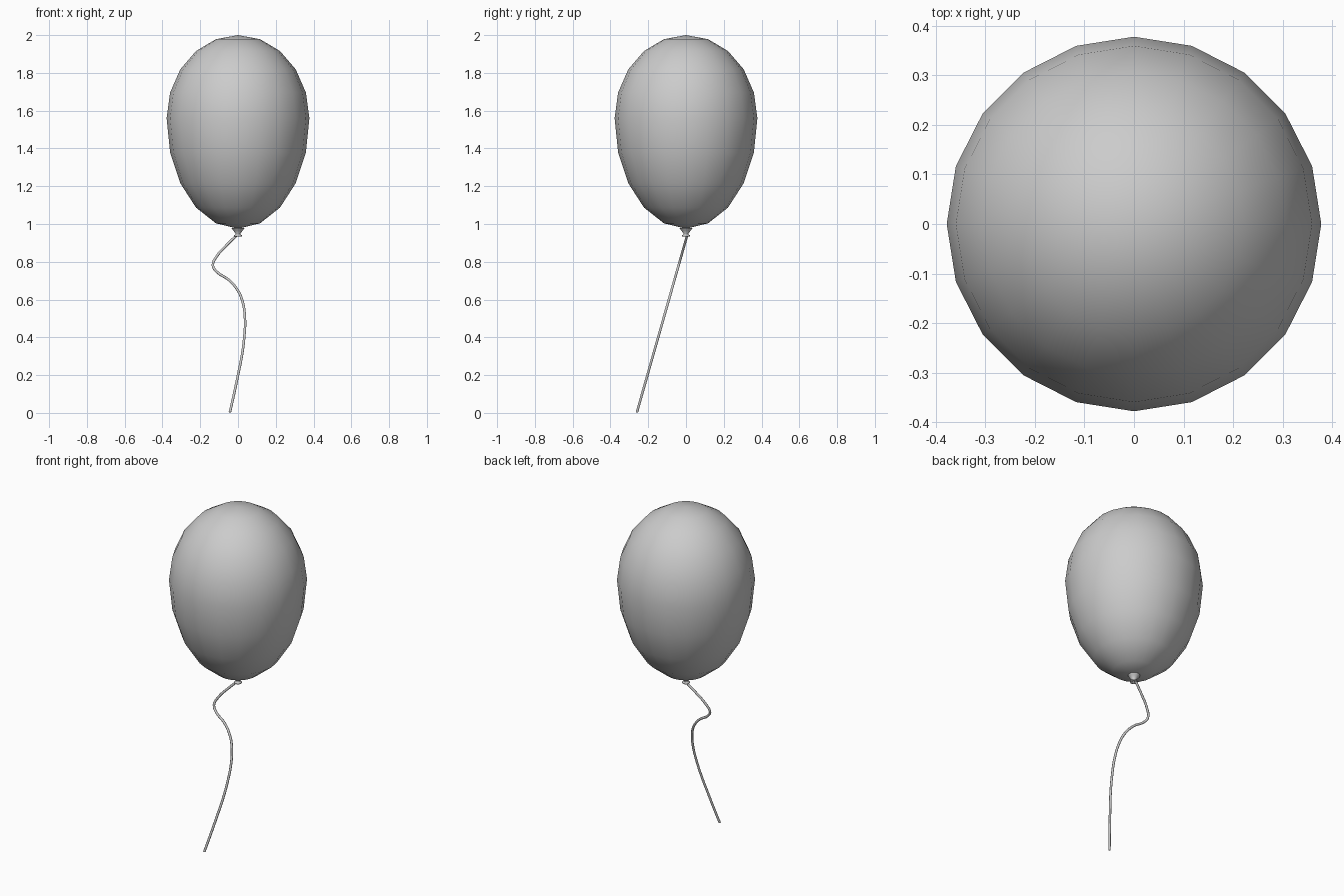
import bpy, bmesh
from math import sin, cos, pi

if "Cube" in bpy.data.objects:
    bpy.data.objects.remove(bpy.data.objects["Cube"])

SIDES = 20

def lathe(name, profile, sides, angle=None):
    """Spin (radius, z) points round the z axis; zero radius makes a pole."""
    bm = bmesh.new()
    rings = []
    for r, z in profile:
        if r == 0:
            rings.append([bm.verts.new((0, 0, z))] * sides)
        else:
            rings.append([bm.verts.new((r * cos(2 * pi * i / sides), r * sin(2 * pi * i / sides), z))
                          for i in range(sides)])
    for a, b in zip(rings, rings[1:]):
        for i in range(sides):
            j = (i + 1) % sides
            bm.faces.new(list(dict.fromkeys((a[i], b[i], b[j], a[j]))))
    bmesh.ops.recalc_face_normals(bm, faces=bm.faces)
    for f in bm.faces:
        f.smooth = True
    mesh = bpy.data.meshes.new(name)
    bm.to_mesh(mesh)
    bm.free()
    obj = bpy.data.objects.new(name, mesh)
    bpy.context.collection.objects.link(obj)
    return obj

# Balloon: egg shape, taller below the widest ring
egg = []
for i in range(11):
    a = pi * i / 10
    height = 0.44 if i <= 5 else 0.585
    egg.append((0.378 * sin(a) if 0 < i < 10 else 0, 1.56 + height * cos(a)))
lathe("balloon", egg, SIDES)

# Tied neck with flared lip
lathe("neck", [(0.034, 0.978), (0.026, 0.966), (0.012, 0.949), (0.013, 0.945),
               (0.021, 0.941), (0.021, 0.935), (0.014, 0.935), (0.008, 0.945), (0, 0.947)], SIDES)

# String: wavy path lying in a tilted plane
path = [(0, 0.947), (-0.06, 0.888), (-0.113, 0.828), (-0.133, 0.78), (-0.11, 0.745),
        (-0.05, 0.705), (-0.002, 0.65), (0.024, 0.59), (0.037, 0.5), (0.033, 0.4),
        (0.02, 0.3), (0, 0.2), (-0.021, 0.1), (-0.043, 0.003)]
curve = bpy.data.curves.new("string", 'CURVE')
curve.dimensions = '3D'
curve.bevel_depth = 0.007
curve.bevel_resolution = 2
curve.resolution_u = 4
curve.use_fill_caps = True
spline = curve.splines.new('BEZIER')
spline.bezier_points.add(len(path) - 1)
for p, (x, z) in zip(spline.bezier_points, path):
    p.co = (x, 0.008 - 0.268 * (0.947 - z) / 0.944, z)
    p.handle_left_type = p.handle_right_type = 'AUTO'
string = bpy.data.objects.new("string", curve)
bpy.context.collection.objects.link(string)
